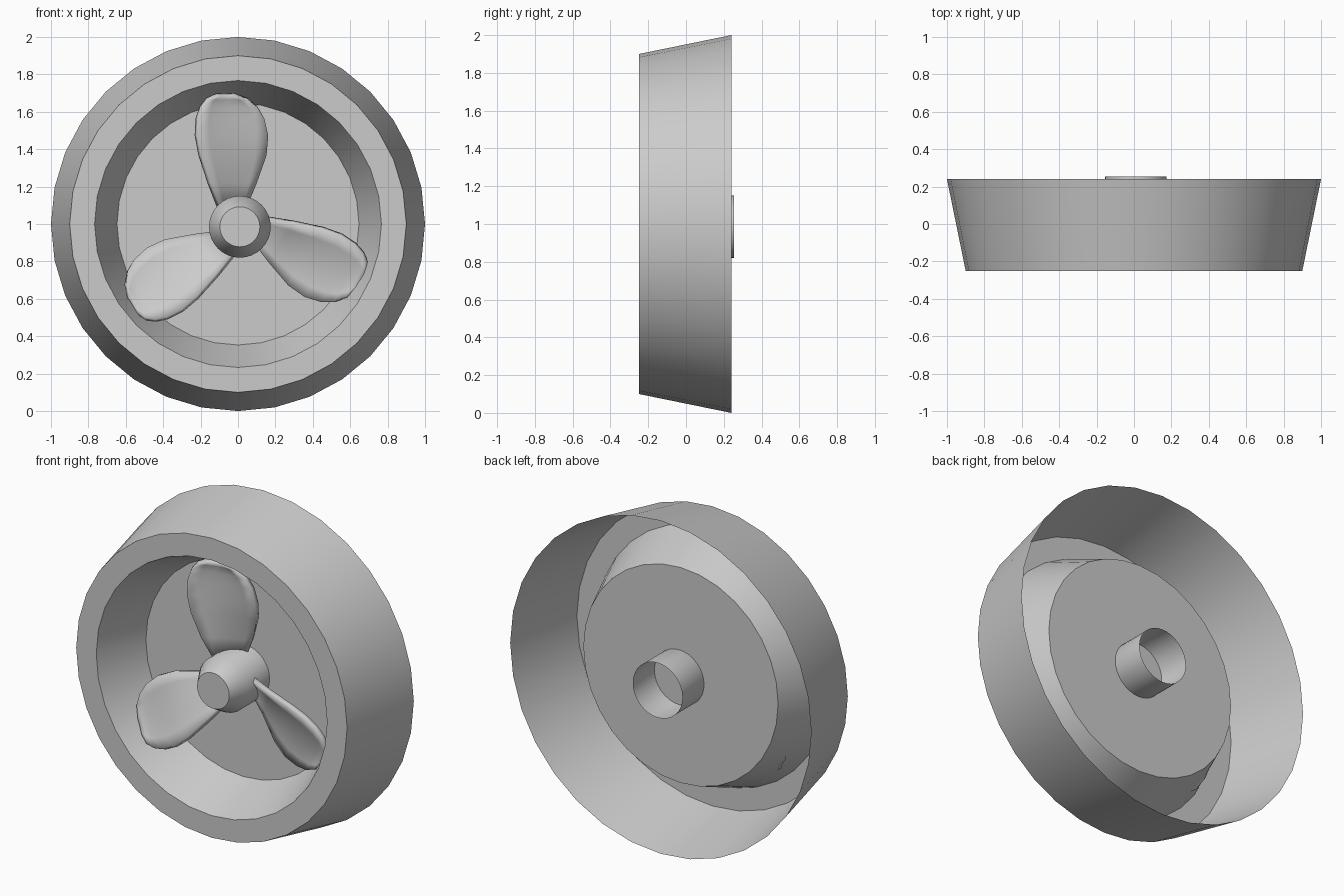
import bpy, bmesh
from math import cos, sin, pi, radians
from mathutils import Matrix, Vector

if "Cube" in bpy.data.objects:
    bpy.data.objects.remove(bpy.data.objects["Cube"])


def finish(name, bm, angle=30):
    me = bpy.data.meshes.new(name)
    bm.to_mesh(me)
    bm.free()
    ob = bpy.data.objects.new(name, me)
    bpy.context.collection.objects.link(ob)
    bpy.ops.object.select_all(action='DESELECT')
    ob.select_set(True)
    bpy.context.view_layer.objects.active = ob
    bpy.ops.object.shade_smooth_by_angle(angle=radians(angle))
    return ob


def revolve(name, profile, cx, cz, cap=None, sides=32):
    """Spin (radius, y) pairs around the y axis; cap = 'last' closes that ring."""
    bm = bmesh.new()
    rings = [[bm.verts.new((cx + r * sin(2 * pi * i / sides), y, cz + r * cos(2 * pi * i / sides)))
              for i in range(sides)] for r, y in profile]
    for a, b in zip(rings, rings[1:]):
        for i in range(sides):
            j = (i + 1) % sides
            bm.faces.new((a[i], a[j], b[j], b[i]))
    if cap == 'last':
        bm.faces.new(rings[-1])
    bm.normal_update()
    return finish(name, bm)


# Open-backed duct: outer cone, flat front rim, inner cone, back plate
revolve("duct_housing", [(1.0, 0.24), (0.9, -0.25), (0.767, -0.25), (0.647, 0.05)],
        0, 1, cap='last')

# Hub: open tube at the back, chamfered closed nose at the front
HX, HZ = 0.01, 0.985
revolve("hub", [(0.165, 0.255), (0.165, -0.15), (0.107, -0.25)], HX, HZ, cap='last')

# Blade stations: radius, left edge, right edge, centre depth, pitch slope
STATIONS = [
    (0.08, -0.105, 0.02, -0.03, 0.75),
    (0.235, -0.165, 0.085, -0.06, 0.55),
    (0.385, -0.215, 0.14, -0.09, 0.36),
    (0.49, -0.235, 0.15, -0.105, 0.29),
    (0.58, -0.23, 0.13, -0.11, 0.27),
    (0.64, -0.21, 0.095, -0.115, 0.26),
    (0.685, -0.175, 0.04, -0.12, 0.25),
    (0.706, -0.12, -0.03, -0.125, 0.25),
]
COLS = 6


def blade(name, turn):
    bm = bmesh.new()
    rot = Matrix.Rotation(turn, 4, 'Y')
    rows = []
    for r, left, right, y, slope in STATIONS:
        mid = (left + right) / 2
        row = []
        for k in range(COLS + 1):
            t = k / COLS
            x = left + (right - left) * t
            cup = 0.06 * (right - left) * (1 - (2 * t - 1) ** 2)
            p = rot @ Vector((x, y + slope * (x - mid) + cup, r))
            row.append(bm.verts.new(p + Vector((HX, 0, HZ))))
        rows.append(row)
    for a, b in zip(rows, rows[1:]):
        for k in range(COLS):
            bm.faces.new((a[k], a[k + 1], b[k + 1], b[k]))
    bm.normal_update()
    ob = finish(name, bm, 40)
    mod = ob.modifiers.new("thickness", 'SOLIDIFY')
    mod.thickness = 0.03
    mod.offset = 0


for i in range(3):
    blade(f"blade_{i + 1}", radians(120 * i))
